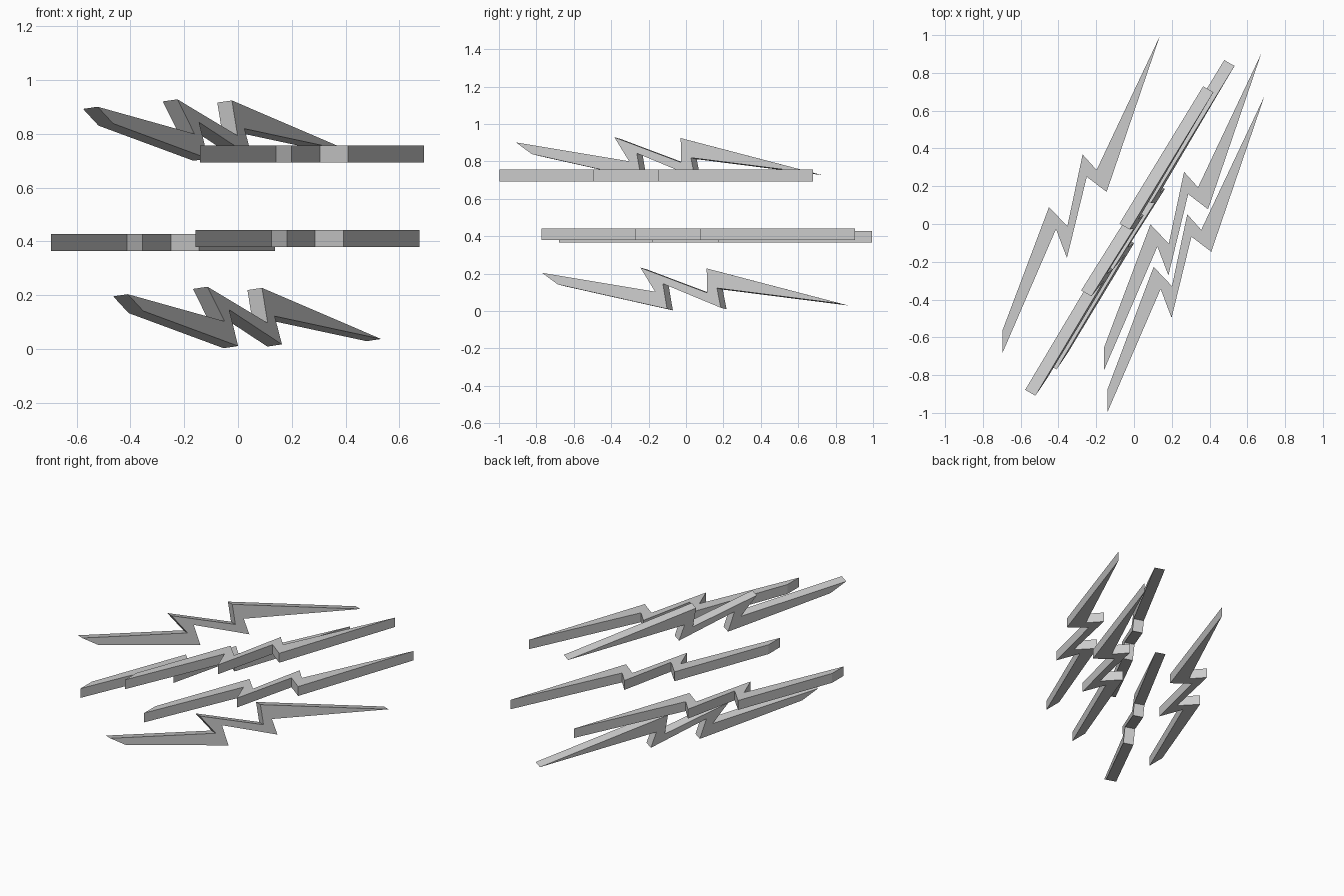
import bpy, bmesh
from mathutils import Vector, Matrix

if "Cube" in bpy.data.objects:
    bpy.data.objects.remove(bpy.data.objects["Cube"])

# Zigzag bolt outline, seen from above (far corner of the blunt end first)
OUTLINE = [(-0.695, -0.68), (-0.413, -0.027), (-0.355, -0.18), (-0.25, 0.25),
           (-0.145, 0.17), (0.137, 0.995), (-0.198, 0.286), (-0.272, 0.368),
           (-0.353, -0.012), (-0.45, 0.09), (-0.695, -0.56)]
THICK = 0.063
END, TIP = Vector((*OUTLINE[0], 0)), Vector((*OUTLINE[5], 0))


def frame(u, n):
    """Rotation whose axes are the bolt's length, its width and its normal."""
    u = u.normalized()
    n = (n - u * n.dot(u)).normalized()
    return Matrix((u, n.cross(u), n)).transposed()


def bolt(name, origin, rot):
    """Extrude the outline; the blunt corner lands on origin."""
    bm = bmesh.new()
    pts = [Vector((x, y, 0)) - END for x, y in OUTLINE]
    face = bm.faces.new([bm.verts.new(origin + rot @ p) for p in pts])
    side = bmesh.ops.extrude_face_region(bm, geom=[face])["geom"]
    up = [v for v in side if isinstance(v, bmesh.types.BMVert)]
    bmesh.ops.translate(bm, verts=up, vec=rot @ Vector((0, 0, THICK)))
    bmesh.ops.recalc_face_normals(bm, faces=bm.faces)
    mesh = bpy.data.meshes.new(name)
    bm.to_mesh(mesh)
    bm.free()
    bpy.context.collection.objects.link(bpy.data.objects.new(name, mesh))


# Flat bolts
for name, pos in (("flat_bolt_left", (-0.695, -0.68, 0.365)),
                  ("flat_bolt_middle", (-0.158, -0.772, 0.379)),
                  ("flat_bolt_upper", (-0.141, -0.997, 0.693))):
    bolt(name, Vector(pos), Matrix.Identity(3))

# Bolts standing on edge, leaning slightly
local = frame(TIP - END, Vector((0, 0, 1)))
upright = frame(Vector((0.95, 1.62, -0.168)), Vector((-0.86, 0.51, -0.13)))
rot = upright @ local.transposed()
for name, pos in (("upright_bolt_lower", (-0.41, -0.77, 0.204)),
                  ("upright_bolt_upper", (-0.522, -0.909, 0.901))):
    bolt(name, Vector(pos), rot)
